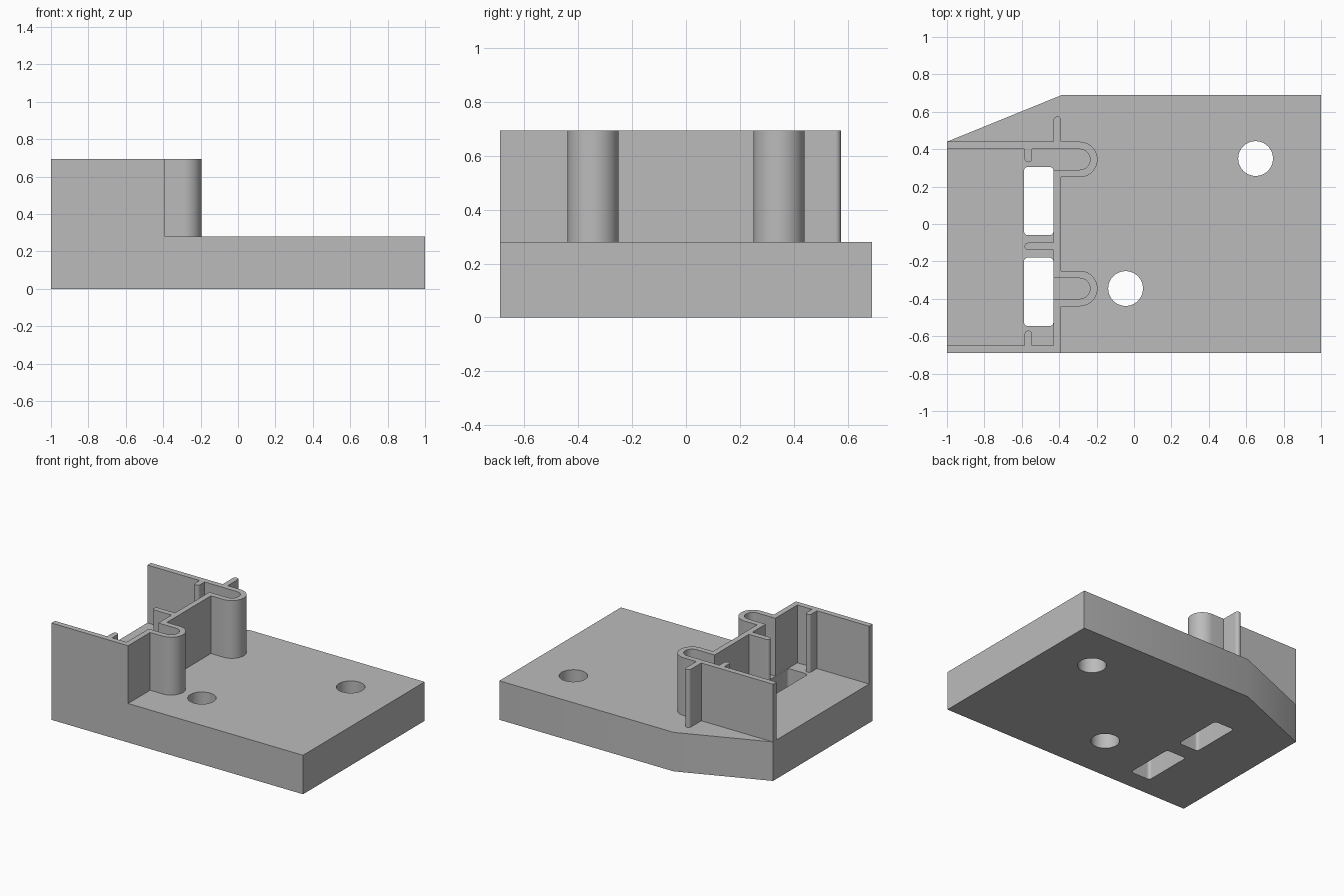
import bpy
import bmesh
from math import sin, cos, pi
from mathutils import Vector

cube = bpy.data.objects.get("Cube")
if cube:
    bpy.data.objects.remove(cube, do_unlink=True)

BASE_TOP, WALL_TOP = 0.28, 0.695
HALF_WALL = 0.02
FRONT, BACK = -0.69, 0.69

grey = bpy.data.materials.new("plain grey")
grey.use_nodes = True
grey.diffuse_color = (0.5, 0.5, 0.5, 1)
grey.node_tree.nodes["Principled BSDF"].inputs["Base Color"].default_value = grey.diffuse_color


def prism(name, outline, z0, z1):
    """Extrude a closed outline from z0 to z1."""
    bm = bmesh.new()
    verts = [bm.verts.new((p[0], p[1], z0)) for p in outline]
    bmesh.ops.remove_doubles(bm, verts=verts, dist=1e-5)
    face = bm.faces.new(list(bm.verts))
    top = bmesh.ops.extrude_face_region(bm, geom=[face])["geom"]
    moved = [g for g in top if isinstance(g, bmesh.types.BMVert)]
    bmesh.ops.translate(bm, verts=moved, vec=(0, 0, z1 - z0))
    bmesh.ops.recalc_face_normals(bm, faces=bm.faces)
    mesh = bpy.data.meshes.new(name)
    bm.to_mesh(mesh)
    bm.free()
    mesh.materials.append(grey)
    obj = bpy.data.objects.new(name, mesh)
    bpy.context.collection.objects.link(obj)
    return obj


def arc(cx, cy, r, start, end, steps):
    return [(cx + r * cos(start + (end - start) * i / steps),
             cy + r * sin(start + (end - start) * i / steps)) for i in range(steps + 1)]


def rounded_rect(x0, x1, y0, y1, r):
    centres = [(x1 - r, y1 - r), (x0 + r, y1 - r), (x0 + r, y0 + r), (x1 - r, y0 + r)]
    points = []
    for i, (cx, cy) in enumerate(centres):
        points += arc(cx, cy, r, i * pi / 2, (i + 1) * pi / 2, 12)
    return points


def thicken(path, half):
    """Turn an open path into a closed strip with mitred corners."""
    pts = [Vector(p) for p in path]
    left, right = [], []
    for i, p in enumerate(pts):
        a = (p - pts[i - 1]).normalized() if i else None
        b = (pts[i + 1] - p).normalized() if i + 1 < len(pts) else None
        a, b = a or b, b or a
        normals = [Vector((-d.y, d.x)) for d in (a, b)]
        mitre = (normals[0] + normals[1]).normalized()
        offset = mitre * (half / mitre.dot(normals[0]))
        left.append(p + offset)
        right.append(p - offset)
    return left + right[::-1]


def combine(target, tool, operation):
    mod = target.modifiers.new(operation, 'BOOLEAN')
    mod.operation, mod.solver, mod.object = operation, 'EXACT', tool
    bpy.context.view_layer.objects.active = target
    bpy.ops.object.modifier_apply(modifier=mod.name)
    bpy.data.objects.remove(tool, do_unlink=True)


# Base plate with one corner cut off
bracket = prism("mounting_bracket", [(-1, FRONT), (1, FRONT), (1, BACK), (-0.385, BACK), (-1, 0.44)],
                0, BASE_TOP)

# Continuous thin wall with two rounded loops
path = [(-1, FRONT + HALF_WALL), (-0.41, FRONT + HALF_WALL)]
for cy in (-0.345, 0.345):
    path.append((-0.41, cy - 0.075))
    path += arc(-0.29, cy, 0.075, -pi / 2, pi / 2, 24)
    if cy < 0:
        path.append((-0.41, cy + 0.075))
# The first loop returns to the wall, the last runs on into the back wall
path[2] = (-0.41, -0.345 - 0.075)
path.append((-1, 0.42))
# Wall starts just inside the plate so the two fuse
combine(bracket, prism("wall", thicken(path, HALF_WALL), BASE_TOP - 0.1, WALL_TOP), 'UNION')

# Round-ended ribs and the outer fin
ribs = [(-0.585, -0.545, 0.33, 0.43), (-0.585, -0.545, -0.68, -0.57),
        (-0.585, -0.4, -0.14, -0.10), (-0.43, -0.39, 0.41, 0.575)]
for rib in ribs:
    combine(bracket, prism("rib", rounded_rect(*rib, HALF_WALL), BASE_TOP - 0.1, WALL_TOP), 'UNION')

# Two slots and two round holes through the plate
openings = [rounded_rect(-0.588, -0.431, y, y + 0.365, 0.02) for y in (-0.545, -0.06)]
openings += [rounded_rect(x - 0.093, x + 0.093, y - 0.093, y + 0.093, 0.093)
             for x, y in ((0.65, 0.35), (-0.045, -0.345))]
for outline in openings:
    combine(bracket, prism("opening_cutter", outline, -0.1, BASE_TOP + 0.1), 'DIFFERENCE')

bpy.ops.object.select_all(action='DESELECT')
bracket.select_set(True)
bpy.context.view_layer.objects.active = bracket
bpy.ops.object.shade_smooth_by_angle(angle=pi / 6)
